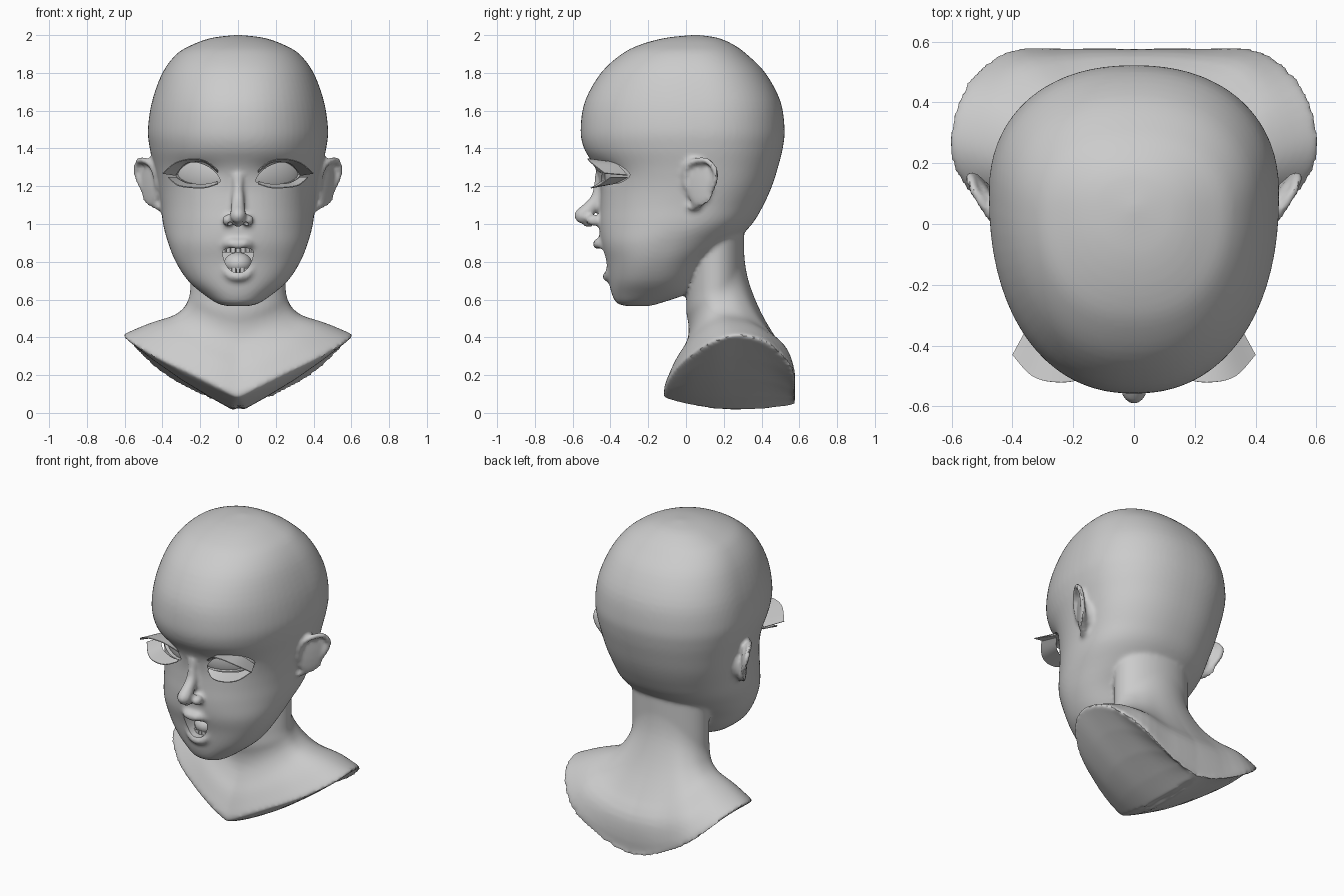
import bpy, bmesh, math
from mathutils import Vector, Matrix

cube = bpy.data.objects.get("Cube")
if cube:
    bpy.data.objects.remove(cube)

mat = bpy.data.materials.new("plain grey")
mat.use_nodes = True
grey = (0.6, 0.6, 0.6, 1)
mat.diffuse_color = grey
mat.node_tree.nodes["Principled BSDF"].inputs["Base Color"].default_value = grey


def spline(pts, u, closed=False):
    """Smooth curve through points of any dimension, at parameter u."""
    n = len(pts)
    i = int(u) if closed else min(int(u), n - 2)
    t = u - i
    pick = (lambda k: k % n) if closed else (lambda k: max(0, min(n - 1, k)))
    a, b, c, d = (Vector(pts[pick(i + k)]) for k in (-1, 0, 1, 2))
    return b + 0.5 * t * ((c - a) + t * ((2 * a - 5 * b + 4 * c - d) + t * (3 * (b - c) + d - a)))


def samples(pts, steps, closed=False):
    span = len(pts) if closed else len(pts) - 1
    count = span * steps + (0 if closed else 1)
    return [spline(pts, k / steps, closed) for k in range(count)]


def loft(bm, rings, closed=True):
    rows = [[bm.verts.new(p) for p in ring] for ring in rings]
    n = len(rows[0])
    for a, b in zip(rows, rows[1:]):
        for i in range(n if closed else n - 1):
            j = (i + 1) % n
            bm.faces.new((a[i], a[j], b[j], b[i]))
    if closed:
        bm.faces.new(rows[0])
        bm.faces.new(rows[-1])


def blob(bm, centre, radii, turn=0.0, seg=14):
    """Ellipsoid turned about the vertical axis."""
    m = Matrix.Translation(centre) @ Matrix.Rotation(turn, 4, "Z") @ Matrix.Diagonal((*radii, 1))
    rings = []
    for i in range(seg // 2 + 1):
        lat = .06 + (math.pi - .12) * i / (seg // 2)
        rings.append([m @ Vector((math.sin(lat) * math.cos(2 * math.pi * k / seg),
                                  math.sin(lat) * math.sin(2 * math.pi * k / seg),
                                  math.cos(lat))) for k in range(seg)])
    loft(bm, rings)


def bead(bm, path, steps, closed=False):
    """Overlapping balls along a path of x, y, z, radius."""
    for p in samples(path, steps, closed):
        blob(bm, p[:3], (p[3],) * 3, 0, 10)


def finish(bm, name):
    bmesh.ops.recalc_face_normals(bm, faces=bm.faces)
    me = bpy.data.meshes.new(name)
    bm.to_mesh(me)
    bm.free()
    ob = bpy.data.objects.new(name, me)
    bpy.context.collection.objects.link(ob)
    me.materials.append(mat)
    return ob


def smooth(ob, degrees=40):
    bpy.ops.object.select_all(action="DESELECT")
    ob.select_set(True)
    bpy.context.view_layer.objects.active = ob
    if ob.modifiers:
        bpy.ops.object.convert(target="MESH")
    bpy.ops.object.shade_smooth_by_angle(angle=math.radians(degrees))


SIDES = (1, -1)
SEG = 72
body = bmesh.new()

# Skull and jaw: height, front, back, half width, depth of widest point
skull = [
    (2.0, .03, .07, .02, .05), (1.985, -.11, .17, .14, .05), (1.95, -.24, .25, .24, .05),
    (1.9, -.34, .32, .325, .05), (1.8, -.45, .42, .4, .07), (1.65, -.535, .5, .455, .1),
    (1.5, -.558, .522, .477, .1), (1.4, -.54, .512, .467, .1), (1.3, -.482, .487, .445, .1),
    (1.2, -.455, .455, .425, .09), (1.1, -.455, .41, .408, .05), (1.0, -.46, .35, .397, .0),
    (.9, -.452, .25, .37, -.1), (.8, -.425, .13, .33, -.15), (.7, -.408, .06, .265, -.18),
    (.63, -.393, .0, .185, -.2), (.58, -.365, -.14, .11, -.25), (.565, -.31, -.2, .05, -.26)]
rings = []
for z, yf, yb, w, c in samples(skull, 4):
    ring = []
    for k in range(SEG):
        a = 2 * math.pi * k / SEG
        sx, cy = math.sin(a), math.cos(a)
        x = w * math.copysign(abs(sx) ** .9, sx)
        y = c + (yf - c if cy > 0 else yb - c) * abs(cy) ** .9
        if y < 0:  # eye hollows
            y += .03 * math.exp(-((abs(x) - .21) / .1) ** 2 - ((z - 1.275) / .05) ** 2)
        ring.append((x, y, z))
    rings.append(ring)
loft(body, rings)

# Neck flaring into the shoulders, with a keel-shaped cut underneath
rim = [(0, -.12, .1), (.13, -.11, .15), (.29, -.06, .225), (.45, .02, .3), (.58, .15, .38),
       (.61, .29, .41), (.56, .45, .36), (.42, .57, .22), (.2, .575, .09), (0, .57, .05)]
# Outward share at even drops for front, side and back
flare = [(0, 0, 0), (0, .015, .06), (-.1, .05, .2), (-.05, .11, .4), (.2, .24, .66),
         (.55, .55, .95), (.8, .8, 1.02), (1, 1, 1)]
STEPS = 20
rings = [[] for _ in range(STEPS + 6)]
for k in range(SEG):
    a = 2 * math.pi * k / SEG
    sn, cs = math.sin(a), math.cos(a)
    edge = spline(rim, min(a, 2 * math.pi - a) / math.pi * (len(rim) - 1))
    if a > math.pi:
        edge.x *= -1
    wf, ws, wb = max(cs, 0) ** 2, sn * sn, max(-cs, 0) ** 2
    top = Vector((.253 * sn, .155 - .153 * cs, .6 * wf + .65 * ws + .84 * wb))
    rings[0].append((top.x, top.y, 1.05))
    for i in range(STEPS + 1):
        g = i / STEPS
        out = spline(flare, g * (len(flare) - 1)).dot(Vector((wf, ws, wb)))
        p = top.lerp(edge, out)
        p.z = top.z + (edge.z - top.z) * g
        rings[i + 1].append(p)
    keel = Vector((0, edge.y, .5 * (edge.y - .28) ** 2))
    for i, t in enumerate((.25, .5, .75, .96)):
        p = edge.lerp(keel, t)
        p.z -= .025 * math.sin(math.pi * t) * abs(edge.x) / .6
        rings[STEPS + 2 + i].append(p)
loft(body, rings)

# Nose
bead(body, [(0, -.455, 1.25, .032), (0, -.462, 1.19, .03), (0, -.475, 1.13, .036),
            (0, -.508, 1.085, .04), (0, -.55, 1.045, .044)], 4)
blob(body, (0, -.515, 1.0), (.02, .03, .02))
for s in SIDES:
    blob(body, (s * .053, -.488, 1.02), (.033, .042, .032))

# Lips around the open mouth
half = [(0, -.468, .892, .027), (.045, -.458, .897, .026), (.096, -.408, .862, .015),
        (.083, -.4, .79, .017), (.05, -.408, .735, .024), (0, -.417, .722, .027)]
bead(body, half + [(-x, y, z, r) for x, y, z, r in half[-2:0:-1]], 5, True)

# Ears: rolled rim, thin dish and root
ear = [(0, 1.2), (0, 1.29), (.04, 1.33), (.11, 1.335), (.155, 1.28), (.15, 1.22),
       (.115, 1.15), (.06, 1.095), (.02, 1.09)]
for s in SIDES:
    bead(body, [(s * (.425 + .6 * y + .25 * (z - 1.2)), y, z, .018) for y, z in ear], 5)
    blob(body, (s * .468, .075, 1.215), (.016, .095, .125), -s * .54)
    blob(body, (s * .42, .085, 1.2), (.055, .05, .085))

head = finish(body, "head_and_bust")
remesh = head.modifiers.new("Blend", "REMESH")
remesh.mode = "VOXEL"
remesh.voxel_size = .0125
remesh.use_smooth_shade = True
soften = head.modifiers.new("Soften", "SMOOTH")
soften.factor = .5
soften.iterations = 6

# Openings for eyes, mouth and nostrils
TURN = .576
cut = bmesh.new()
almond = [(-.14, 1.228), (-.09, 1.298), (0, 1.33), (.08, 1.315), (.14, 1.262),
          (.08, 1.224), (0, 1.212), (-.08, 1.212)]
for s in SIDES:
    loft(cut, [[(s * (.179 + x * math.cos(TURN) - d * math.sin(TURN)),
                 -.322 + x * math.sin(TURN) + d * math.cos(TURN), z)
                for x, z in samples(almond, 5, True)] for d in (-.2, -.02)])
    blob(cut, (s * .042, -.512, .997), (.015, .022, .016))
gape = [(0, .87), (.045, .873), (.081, .853), (.066, .79), (.036, .752), (0, .744)]
gape += [(-x, z) for x, z in gape[-2:0:-1]]
loft(cut, [[(x, y, z) for x, z in samples(gape, 5, True)] for y in (-.6, -.26)])
cutter = finish(cut, "opening_cutter")
cutter.hide_render = True
carve = head.modifiers.new("Openings", "BOOLEAN")
carve.operation = "DIFFERENCE"
carve.solver = "MANIFOLD"
carve.object = cutter
smooth(head)
bpy.data.objects.remove(cutter)

# Eyeballs and lash plates
upper = ([(.335, -.31, 1.26), (.29, -.36, 1.315), (.25, -.39, 1.33), (.17, -.43, 1.325), (.105, -.45, 1.275)],
         [(.4, -.43, 1.27), (.335, -.5, 1.325), (.255, -.52, 1.347), (.175, -.51, 1.338), (.105, -.465, 1.285)])
lower = ([(.33, -.31, 1.25), (.29, -.36, 1.225), (.25, -.39, 1.215), (.17, -.43, 1.213), (.11, -.45, 1.225)],
         [(.37, -.4, 1.25), (.32, -.46, 1.208), (.25, -.5, 1.195), (.17, -.5, 1.195), (.11, -.465, 1.215)])
for s, side in zip(SIDES, ("left", "right")):
    bm = bmesh.new()
    blob(bm, (s * .179, -.322, 1.27), (.18, .065, .12), s * TURN, 40)
    smooth(finish(bm, side + "_eyeball"))
    for name, strip in (("upper", upper), ("lower", lower)):
        bm = bmesh.new()
        loft(bm, [[(s * x, y, z) for x, y, z in samples(line, 5)] for line in strip], False)
        lash = finish(bm, f"{side}_{name}_lash")
        solid = lash.modifiers.new("Thickness", "SOLIDIFY")
        solid.thickness = .005
        smooth(lash)

# Teeth and tongue
bm = bmesh.new()
for z, y, count, size in ((.866, -.415, 3, .024), (.75, -.378, 2, .02)):
    for i in range(-count, count + 1):
        x = i * size
        m = Matrix.Translation((x, y + 5 * x * x, z)) @ Matrix.Rotation(10 * x, 4, "Z")
        bmesh.ops.create_cube(bm, size=1, matrix=m @ Matrix.Diagonal((size * .92, .016, .034, 1)))
finish(bm, "teeth")
bm = bmesh.new()
blob(bm, (0, -.31, .79), (.075, .08, .06), 0, 28)
smooth(finish(bm, "tongue"))
